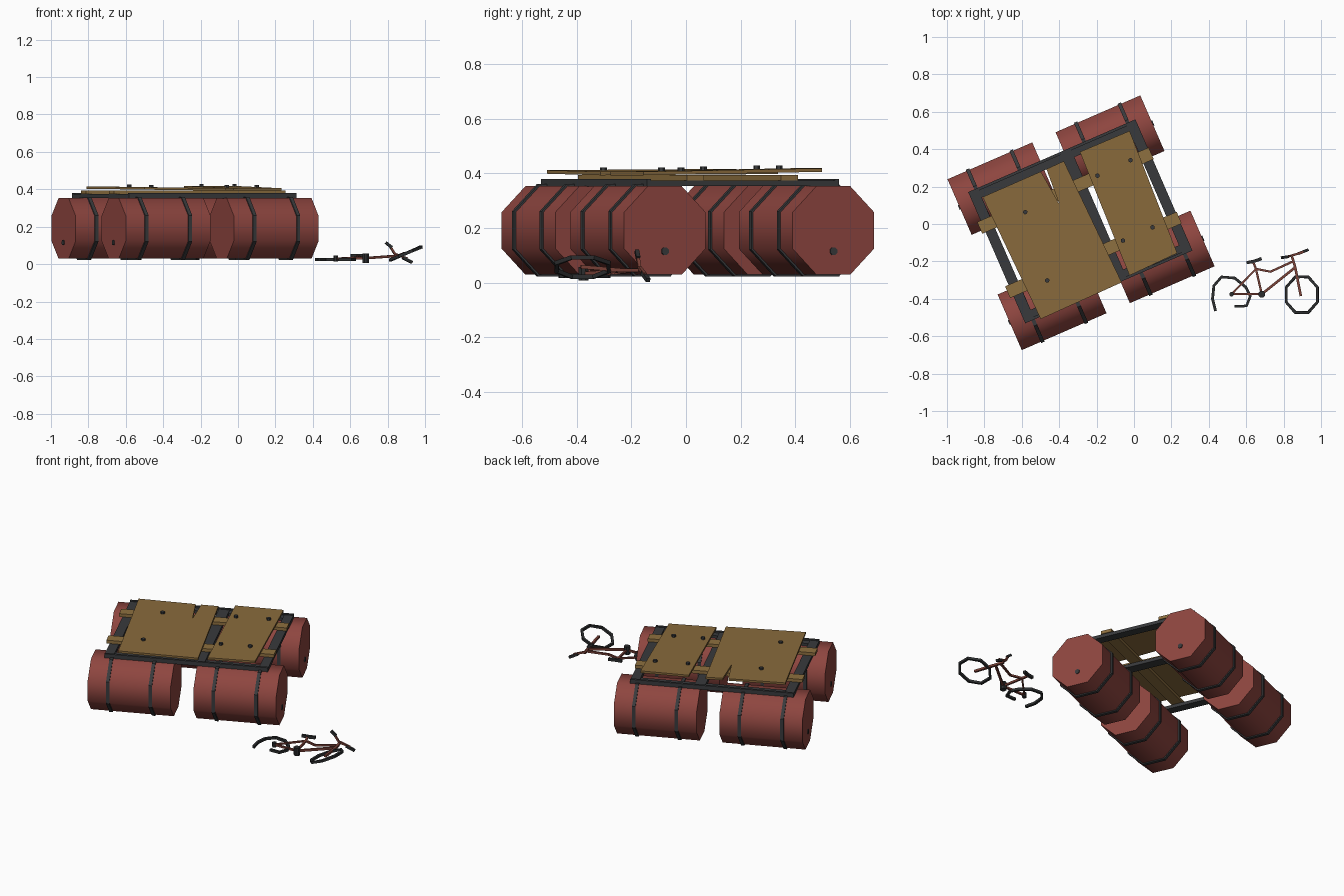
import bpy, bmesh, math
from mathutils import Matrix, Vector

if "Cube" in bpy.data.objects:
    bpy.data.objects.remove(bpy.data.objects["Cube"])

RAFT = Matrix.Rotation(math.radians(23.5), 4, 'Z')   # raft sits turned on the ground


def material(name, col):
    m = bpy.data.materials.new(name)
    m.diffuse_color = (*col, 1)
    m.use_nodes = True
    m.node_tree.nodes["Principled BSDF"].inputs["Base Color"].default_value = m.diffuse_color
    return m


RED = material("faded red", (0.27, 0.06, 0.05))
DARK = material("dark metal", (0.04, 0.042, 0.045))
WOOD = material("plywood brown", (0.25, 0.145, 0.045))
PLANK = material("plank brown", (0.27, 0.16, 0.05))
BLACK = material("black rubber", (0.025, 0.027, 0.028))
RUST = material("bike red", (0.20, 0.055, 0.04))


def finish(bm, name, mat, matrix=Matrix(), smooth=None):
    bmesh.ops.recalc_face_normals(bm, faces=bm.faces)
    me = bpy.data.meshes.new(name)
    bm.to_mesh(me)
    bm.free()
    me.materials.append(mat)
    ob = bpy.data.objects.new(name, me)
    bpy.context.collection.objects.link(ob)
    ob.matrix_world = matrix
    if smooth:
        bpy.ops.object.select_all(action='DESELECT')
        ob.select_set(True)
        bpy.context.view_layer.objects.active = ob
        bpy.ops.object.shade_smooth_by_angle(angle=math.radians(smooth))
    return ob


def box(name, mat, u, v, z):
    """Box given by its (min, max) range on each raft axis."""
    bm = bmesh.new()
    bmesh.ops.create_cube(bm, size=1)
    for p in bm.verts:
        p.co = [r[0] + (c + 0.5) * (r[1] - r[0]) for r, c in zip((u, v, z), p.co)]
    return finish(bm, name, mat, RAFT)


def drum(name, mat, centre, half_flat, length, axis='X', matrix=RAFT, sides=8, smooth=None):
    """Prism with a flat on top, running along the given axis."""
    bm = bmesh.new()
    r = half_flat / math.cos(math.pi / sides)
    bmesh.ops.create_cone(bm, cap_ends=True, segments=sides, radius1=r, radius2=r, depth=length)
    bmesh.ops.rotate(bm, verts=bm.verts, matrix=Matrix.Rotation(math.pi / sides, 3, 'Z'))
    if axis == 'X':
        bmesh.ops.rotate(bm, verts=bm.verts, matrix=Matrix.Rotation(math.pi / 2, 3, 'Y'))
    return finish(bm, name, mat, matrix @ Matrix.Translation(centre), smooth)


def sheet(name, mat, outline, z0, z1, tilt=(0, 0)):
    """Flat board from an outline, sloped slightly along u and v."""
    bm = bmesh.new()
    f = bm.faces.new([bm.verts.new((u, v, z0 + tilt[0] * u + tilt[1] * v)) for u, v in outline])
    ext = bmesh.ops.extrude_face_region(bm, geom=[f])['geom']
    for p in ext:
        if isinstance(p, bmesh.types.BMVert):
            p.co.z += z1 - z0
    bmesh.ops.triangulate(bm, faces=[f for f in bm.faces if len(f.verts) > 4])
    return finish(bm, name, mat, RAFT)


def tube(name, mat, pts, r=0.008, closed=False, sides=4):
    """Low-poly pipe through a few points."""
    pts = [Vector(p) for p in pts]
    n = len(pts)
    bm = bmesh.new()
    rings = []
    for i, p in enumerate(pts):
        a = pts[i - 1] if closed or i else p
        b = pts[(i + 1) % n] if closed or i < n - 1 else p
        t = (b - a).normalized()
        side = t.cross(Vector((0, 0, 1))).normalized()
        up = side.cross(t)
        rings.append([bm.verts.new(p + r * 1.2 * (side * math.cos(k) + up * math.sin(k)))
                      for k in [math.tau * (j + 0.5) / sides for j in range(sides)]])
    for i in range(n if closed else n - 1):
        A, B = rings[i], rings[(i + 1) % n]
        for j in range(sides):
            k = (j + 1) % sides
            bm.faces.new((A[j], A[k], B[k], B[j]))
    if not closed:
        bm.faces.new(rings[0])
        bm.faces.new(rings[-1])
    return finish(bm, name, mat)


# Four barrels with two hoops each and a bung on the outer cap
for side, uc in (("left", -0.572), ("right", 0.058)):
    for end, vc in (("front", -0.217), ("back", 0.455)):
        tag = f"{side}_{end}"
        drum(f"barrel_{tag}", RED, (uc, vc, 0.191), 0.162, 0.494, smooth=50)
        for i, du in enumerate((-0.127, 0.127)):
            drum(f"barrel_hoop_{tag}_{i}", DARK, (uc + du, vc, 0.191), 0.169, 0.02)
        s = -1 if side == "left" else 1
        drum(f"bung_{tag}", DARK, (uc + s * 0.248, vc, 0.115), 0.014, 0.008)

# Metal frame: two long rails and three cross bars, each with a raised lip
for name, v in (("front", (-0.255, -0.2)), ("back", (0.455, 0.51))):
    box(f"rail_{name}", DARK, (-0.745, 0.23), v, (0.352, 0.37))
    lip = (v[0], v[0] + 0.015) if name == "front" else (v[1] - 0.015, v[1])
    box(f"rail_lip_{name}", DARK, (-0.745, 0.23), lip, (0.36, 0.379))
for name, u in (("left", (-0.745, -0.69)), ("middle", (-0.215, -0.15)), ("right", (0.175, 0.23))):
    box(f"cross_bar_{name}", DARK, u, (-0.25, 0.505), (0.353, 0.374))

# Planks lying over the frame
for name, v in (("front", -0.065), ("back", 0.31)):
    box(f"plank_{name}", PLANK, (-0.765, 0.235), (v - 0.034, v + 0.034), (0.374, 0.394))

# Plywood decks; the left one is split at its back edge
sheet("deck_left", WOOD, [(-0.66, -0.267), (-0.185, -0.26), (-0.21, 0.458), (-0.312, 0.456),
                          (-0.324, 0.258), (-0.345, 0.456), (-0.685, 0.455)],
      0.392, 0.405, (-0.012, 0.006))
sheet("deck_right", WOOD, [(-0.132, -0.243), (0.15, -0.235), (0.177, 0.466), (-0.112, 0.469)],
      0.397, 0.41, (0, 0.018))

# Bolts through decks into planks
for i, (u, v, z) in enumerate(((-0.508, 0.29, 0.416), (-0.546, -0.092, 0.413), (0.119, 0.32, 0.42),
                               (-0.076, 0.315, 0.42), (-0.09, -0.058, 0.413), (0.084, -0.056, 0.413))):
    drum(f"deck_bolt_{i}", DARK, (u, v, z), 0.011, 0.018, 'Z', sides=6)

# Bicycle lying on the ground: broken rear wheel
tube("rear_wheel", BLACK, [(x, y, 0.025) for x, y in (
    (0.436, -0.465), (0.42, -0.40), (0.427, -0.33), (0.468, -0.283), (0.538, -0.289),
    (0.597, -0.337), (0.622, -0.385), (0.602, -0.438), (0.538, -0.44))], 0.009)

# Front wheel, turned so that its outer edge lifts
tilt = Matrix.Rotation(math.radians(-23), 3, 'Y')
tube("front_wheel", BLACK, [Vector((0.897, -0.378, 0.057)) + tilt @ Vector(
    (0.098 * math.cos(a), 0.103 * math.sin(a), 0)) for a in
    [math.tau * (i + 0.5) / 8 for i in range(8)]], 0.009, True)

# Bicycle frame tubes
hub, crank, seat_lug = (0.522, -0.375, 0.03), (0.683, -0.375, 0.032), (0.652, -0.24, 0.036)
head_low, head_top = (0.862, -0.232, 0.045), (0.845, -0.175, 0.045)
tube("chain_stay", RUST, [hub, crank], 0.007)
tube("seat_stay", RUST, [hub, seat_lug], 0.006)
tube("seat_tube", RUST, [crank, seat_lug, (0.638, -0.205, 0.042)], 0.007)
tube("top_tube", RUST, [seat_lug, (0.73, -0.255, 0.035), (0.85, -0.2, 0.045)], 0.007)
tube("down_tube", RUST, [crank, head_low], 0.008)
tube("fork", RUST, [head_top, head_low, (0.892, -0.385, 0.058)], 0.008)

# Handlebar with dark grips, saddle and crank
tube("handlebar", RUST, [(0.81, -0.178, 0.1), (0.838, -0.17, 0.055), (0.905, -0.15, 0.03)], 0.007)
tube("grip_upper", BLACK, [(0.79, -0.18, 0.115), (0.822, -0.175, 0.09)], 0.009)
tube("grip_lower", BLACK, [(0.88, -0.158, 0.035), (0.93, -0.138, 0.009)], 0.009)
tube("saddle", BLACK, [(0.602, -0.207, 0.045), (0.64, -0.2, 0.045), (0.682, -0.185, 0.045)], 0.01)
drum("chainring", BLACK, crank, 0.018, 0.05, 'Z', Matrix())
drum("rear_hub", BLACK, hub, 0.012, 0.03, 'Z', Matrix())
